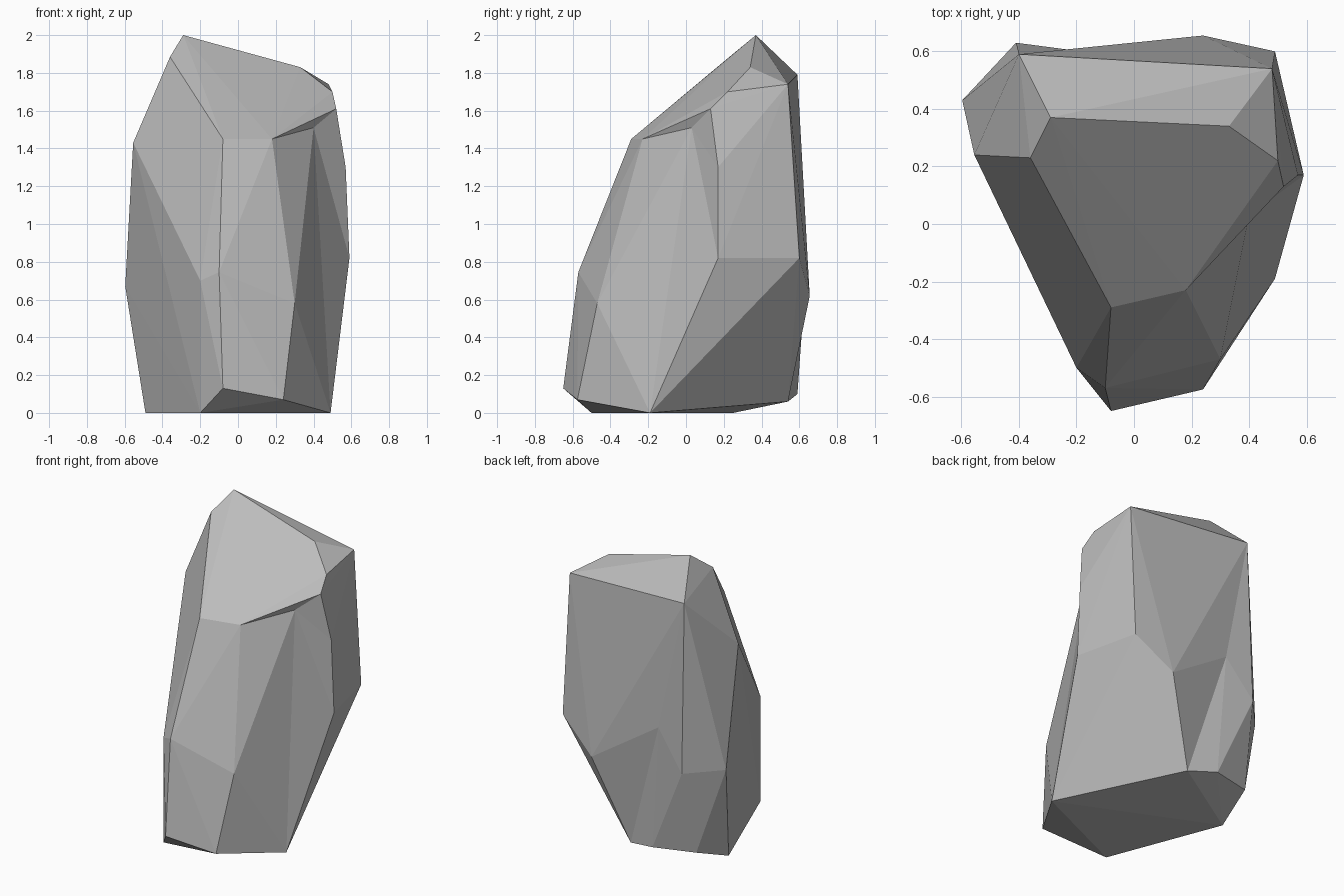
import bpy
import bmesh

cube = bpy.data.objects.get("Cube")
if cube:
    bpy.data.objects.remove(cube, do_unlink=True)

# Plain grey stone
stone = bpy.data.materials.new("grey_stone")
stone.use_nodes = True
GREY = (0.5, 0.5, 0.5, 1.0)
stone.diffuse_color = GREY
stone.node_tree.nodes["Principled BSDF"].inputs["Base Color"].default_value = GREY

# Corners of the boulder
corners = {
    # crown
    "peak": (-0.29, 0.37, 2.0),
    "crown_right": (0.33, 0.34, 1.83),
    "crown_left": (-0.36, 0.23, 1.885),
    "back_top_right": (0.48, 0.54, 1.74),
    "back_top_left": (-0.40, 0.59, 1.79),
    "brow_left": (-0.08, -0.29, 1.45),
    "brow_right": (0.18, -0.23, 1.45),
    # sides
    "shoulder_high": (0.50, 0.22, 1.70),
    "shoulder": (0.52, 0.13, 1.61),
    "flank_high": (0.57, 0.17, 1.30),
    "flank": (0.59, 0.17, 0.82),
    "left_high": (-0.555, 0.24, 1.43),
    "left_low": (-0.597, 0.43, 0.67),
    # front
    "nose_left": (-0.20, -0.50, 0.70),
    "nose": (-0.10, -0.57, 0.745),
    "nose_right": (0.30, -0.47, 0.58),
    "toe": (-0.08, -0.65, 0.13),
    "toe_right": (0.24, -0.575, 0.07),
    # back
    "back_right": (0.49, 0.60, 0.82),
    "back_bulge": (0.24, 0.655, 0.62),
    "back_left": (-0.41, 0.63, 0.67),
    # foot
    "foot_front": (-0.20, -0.50, 0.0),
    "foot_right": (0.49, -0.19, 0.0),
    "foot_left": (-0.49, 0.25, 0.0),
    "heel_right": (0.03, 0.54, 0.06),
    "heel": (-0.165, 0.59, 0.10),
    "heel_left": (-0.44, 0.52, 0.11),
}

bm = bmesh.new()
vert = {name: bm.verts.new(co) for name, co in corners.items()}
bmesh.ops.convex_hull(bm, input=list(bm.verts))


def dent(hub, ring):
    """Replace the hull faces inside a ring of corners by a fan to a sunken point."""
    ring = {vert[name] for name in ring.split()}
    inside = [f for f in bm.faces if set(f.verts) <= ring]
    rim = [e for e in bm.edges if sum(f in inside for f in e.link_faces) == 1]
    bmesh.ops.delete(bm, geom=inside, context='FACES_ONLY')
    centre = bm.verts.new(hub)
    for edge in rim:
        bm.faces.new((*edge.verts, centre))
    loose = [e for e in bm.edges if not e.link_faces]
    bmesh.ops.delete(bm, geom=loose, context='EDGES')


# Shallow hollows in the front right shoulder and the back
dent((0.40, 0.03, 1.51),
     "crown_right brow_right nose_right foot_right flank flank_high shoulder")
dent((-0.22, 0.605, 0.92),
     "back_top_left back_bulge heel_right heel back_left")

bmesh.ops.recalc_face_normals(bm, faces=list(bm.faces))
mesh = bpy.data.meshes.new("boulder")
bm.to_mesh(mesh)
bm.free()
mesh.materials.append(stone)
boulder = bpy.data.objects.new("boulder", mesh)
bpy.context.collection.objects.link(boulder)
